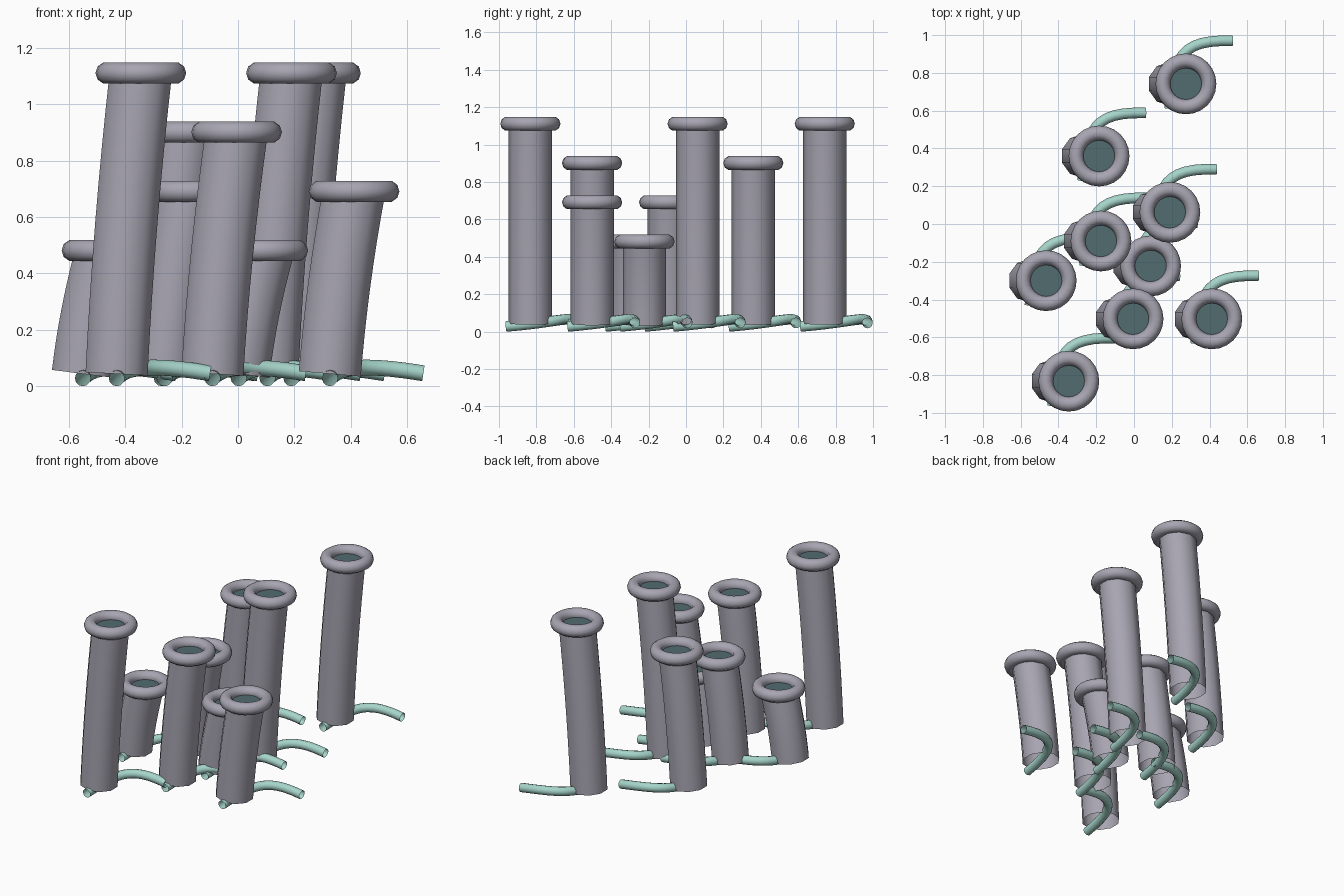
import bpy, bmesh, math
from mathutils import Vector

if "Cube" in bpy.data.objects:
    bpy.data.objects.remove(bpy.data.objects["Cube"])


def material(name, rgb):
    m = bpy.data.materials.new(name)
    m.diffuse_color = (*rgb, 1)
    m.use_nodes = True
    m.node_tree.nodes["Principled BSDF"].inputs["Base Color"].default_value = m.diffuse_color
    return m


GREY = material("lilac_grey", (0.39, 0.375, 0.44))
TEAL = material("pale_teal", (0.38, 0.66, 0.59))
DARK = material("dark_teal", (0.085, 0.15, 0.16))


def add_object(name, bm, mat):
    mesh = bpy.data.meshes.new(name)
    bm.to_mesh(mesh)
    bm.free()
    mesh.materials.append(mat)
    for p in mesh.polygons:
        p.use_smooth = True
    ob = bpy.data.objects.new(name, mesh)
    bpy.context.collection.objects.link(ob)
    return ob


def sweep(name, path, radius, sides, ref, mat):
    """Open round pipe along a path, rings square to the path."""
    bm = bmesh.new()
    rings = []
    for i, p in enumerate(path):
        t = (path[min(i + 1, len(path) - 1)] - path[max(i - 1, 0)]).normalized()
        v = t.cross(ref).normalized()
        u = v.cross(t)
        angles = [2 * math.pi * k / sides for k in range(sides)]
        rings.append([bm.verts.new(p + radius * (u * math.cos(a) + v * math.sin(a)))
                      for a in angles])
    for a, b in zip(rings, rings[1:]):
        for k in range(sides):
            n = (k + 1) % sides
            bm.faces.new((a[n], a[k], b[k], b[n]))
    # turn the faces outward
    f = next(iter(bm.faces))
    f.normal_update()
    if f.normal.dot(f.calc_center_median() - (path[0] + path[1]) / 2) < 0:
        bmesh.ops.reverse_faces(bm, faces=bm.faces[:])
    return add_object(name, bm, mat)


def bezier(p, n):
    out = []
    for i in range(n + 1):
        t = i / n
        s = 1 - t
        out.append(p[0] * s**3 + p[1] * 3 * s * s * t + p[2] * 3 * s * t * t + p[3] * t**3)
    return out


# rim centre x, y and overall height of each tube
TUBES = [(0.275, 0.742, 1.15), (-0.185, 0.36, 0.94), (0.19, 0.062, 1.15),
         (-0.175, -0.09, 0.73), (0.088, -0.222, 0.52), (-0.465, -0.30, 0.52),
         (-0.005, -0.502, 0.94), (0.412, -0.502, 0.73), (-0.345, -0.832, 1.15)]
LEAN, BASE_Z, RIM_MINOR = 0.086, 0.043, 0.039

for i, (x, y, height) in enumerate(TUBES, 1):
    base = Vector((x - LEAN, y, 0))
    rim_z = height - RIM_MINOR

    # leaning, slightly curved tube
    path = []
    for k in range(9):
        t = k / 8
        path.append(base + Vector((LEAN * (0.6 * t + 0.4 * t * t), 0,
                                   BASE_Z + (rim_z - BASE_Z) * t)))
    sweep(f"tube_{i}", path, 0.116, 10, Vector((0, 1, 0)), GREY)

    # rounded rim
    bpy.ops.mesh.primitive_torus_add(major_segments=24, minor_segments=10,
                                     major_radius=0.122, minor_radius=RIM_MINOR,
                                     location=(x, y, rim_z))
    rim = bpy.context.object
    rim.name = f"rim_{i}"
    rim.data.materials.append(GREY)
    bpy.ops.object.shade_smooth()

    # dark mouth inside the rim
    bm = bmesh.new()
    bmesh.ops.create_circle(bm, cap_ends=True, segments=24, radius=0.1)
    mouth = add_object(f"mouth_{i}", bm, DARK)
    mouth.location = (x, y, rim_z - 0.005)

    # curled root running under the tube and out behind it
    pts = [base + Vector(c) for c in ((0, -0.13, 0.027), (0.02, 0.15, 0.05),
                                      (0.06, 0.235, 0.09), (0.332, 0.228, 0.045))]
    sweep(f"root_{i}", bezier(pts, 12), 0.028, 12, Vector((0, 0, 1)), TEAL)
